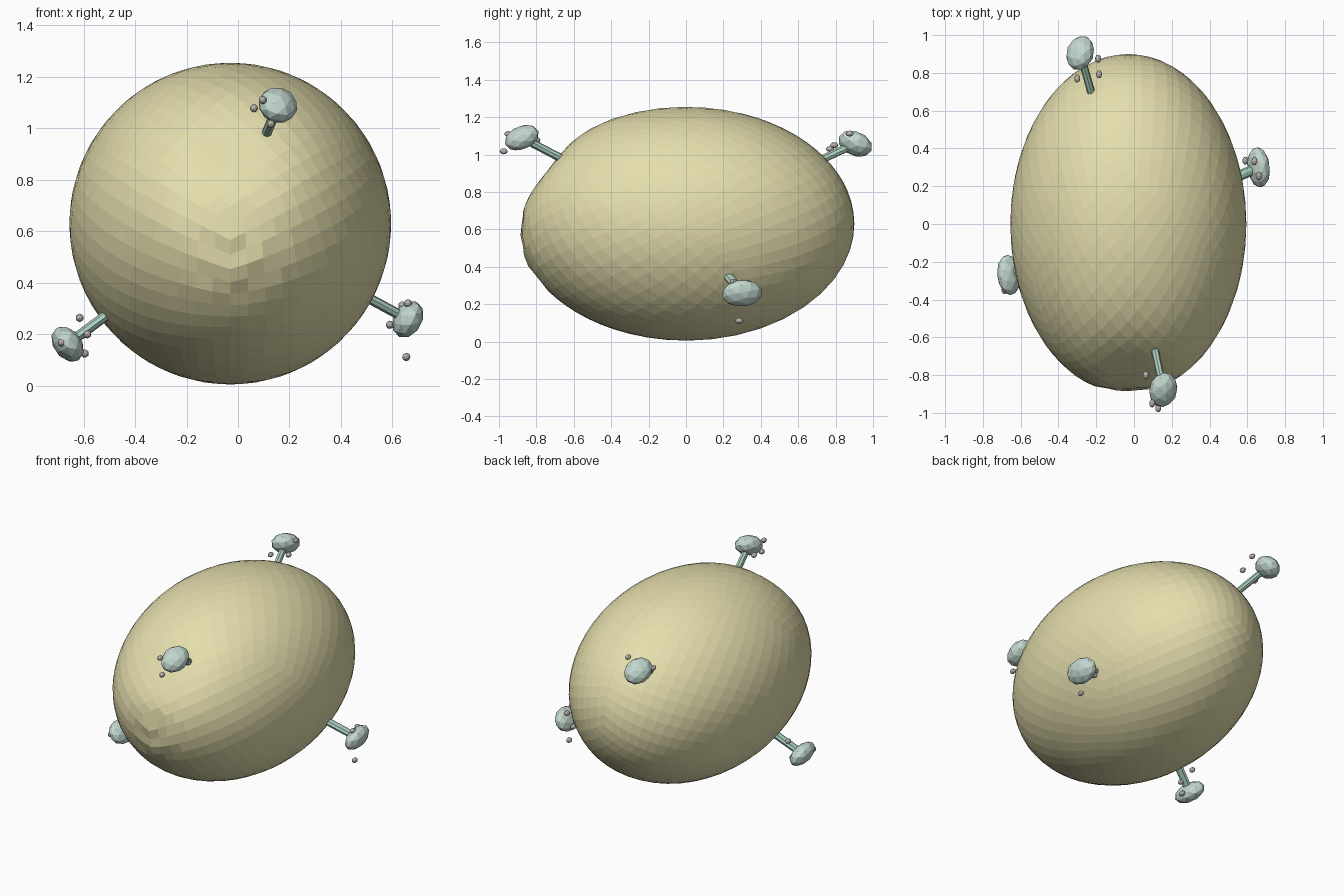
import bpy, bmesh, math, random
from mathutils import Vector, Matrix

if "Cube" in bpy.data.objects:
    bpy.data.objects.remove(bpy.data.objects["Cube"])

random.seed(4)
STRETCH = 1.44                      # whole model is drawn out along y
CENTRE = Vector((-0.03, 0, 0.63))
RADIUS = 0.625


def material(name, rgb):
    m = bpy.data.materials.new(name)
    m.diffuse_color = (*rgb, 1)
    m.use_nodes = True
    m.node_tree.nodes["Principled BSDF"].inputs["Base Color"].default_value = m.diffuse_color
    return m


def finish(name, bm, mat):
    bmesh.ops.recalc_face_normals(bm, faces=bm.faces)
    me = bpy.data.meshes.new(name)
    bm.to_mesh(me)
    bm.free()
    me.materials.append(mat)
    ob = bpy.data.objects.new(name, me)
    bpy.context.collection.objects.link(ob)
    return ob


def bump(p, centre, width):
    return math.exp(-((p - Vector(centre)).length / width) ** 2)


body_mat = material("body_yellow", (0.78, 0.73, 0.42))
stalk_mat = material("stalk_green", (0.42, 0.65, 0.53))
knob_mat = material("knob_green", (0.54, 0.68, 0.62))
bead_mat = material("bead_grey", (0.52, 0.48, 0.44))

# Body: spherified cube standing corner-first along y, with a dented front tip
axes = []
for deg in (90, 210, 330):
    a = math.radians(deg)
    axes.append(Vector((math.cos(a) * math.sqrt(2 / 3), -1 / math.sqrt(3),
                        math.sin(a) * math.sqrt(2 / 3))))
bm = bmesh.new()
bmesh.ops.create_cube(bm, size=2)
bmesh.ops.subdivide_edges(bm, edges=bm.edges[:], cuts=13, use_grid_fill=True)
for v in bm.verts:
    c = [math.tan(k * math.pi / 4) for k in v.co]
    p = sum((axes[i] * c[i] for i in range(3)), Vector()).normalized()
    s = 1 - 0.06 * bump(p, (0, -0.87, 0.47), 0.33) - 0.02 * bump(p, (0, -1, 0), 0.2)
    s += random.uniform(-0.012, 0.008) * bump(p, (0, -0.97, -0.2), 0.35)
    p *= s * RADIUS
    p.y *= STRETCH
    v.co = p + CENTRE
finish("body", bm, body_mat)

# Knob centres, each with the beads scattered round it
knobs = {
    "front": ((0.155, -0.878, 1.09),
              [(0.062, -0.80, 1.078), (0.096, -0.95, 1.11), (0.128, -0.975, 1.017)]),
    "back": ((-0.285, 0.905, 1.058),
             [(-0.19, 0.875, 1.112), (-0.185, 0.793, 1.05), (-0.30, 0.77, 1.03)]),
    "right": ((0.66, 0.30, 0.258),
              [(0.654, 0.285, 0.112), (0.66, 0.254, 0.32),
               (0.638, 0.333, 0.312), (0.59, 0.335, 0.237)]),
    "left": ((-0.662, -0.27, 0.162),
             [(-0.615, -0.19, 0.264), (-0.585, -0.26, 0.20),
              (-0.595, -0.26, 0.125), (-0.685, -0.35, 0.168)]),
}
stretch = Matrix.Translation(CENTRE) @ Matrix.Diagonal((1, STRETCH, 1, 1))

for side, (tip, beads) in knobs.items():
    d = Vector(tip) - CENTRE
    d.y /= STRETCH
    reach = d.length
    turn = d.to_track_quat('Z', 'Y').to_matrix().to_4x4()

    # Stalk
    start = RADIUS - 0.03
    bm = bmesh.new()
    bmesh.ops.create_cone(bm, cap_ends=True, segments=8, radius1=0.02, radius2=0.02,
                          depth=reach - start,
                          matrix=stretch @ turn @ Matrix.Translation((0, 0, (reach + start) / 2)))
    finish(side + "_stalk", bm, stalk_mat)

    # Flattened knob
    bm = bmesh.new()
    bmesh.ops.create_icosphere(bm, subdivisions=2, radius=0.077,
                               matrix=stretch @ turn @ Matrix.Translation((0, 0, reach))
                               @ Matrix.Diagonal((1, 1, 0.7, 1)))
    finish(side + "_knob", bm, knob_mat)

    # Beads
    bm = bmesh.new()
    for b in beads:
        bmesh.ops.create_icosphere(bm, subdivisions=2, radius=0.016,
                                   matrix=Matrix.Translation(b)
                                   @ Matrix.Diagonal((1, 1.35, 1, 1)))
    finish(side + "_beads", bm, bead_mat)
